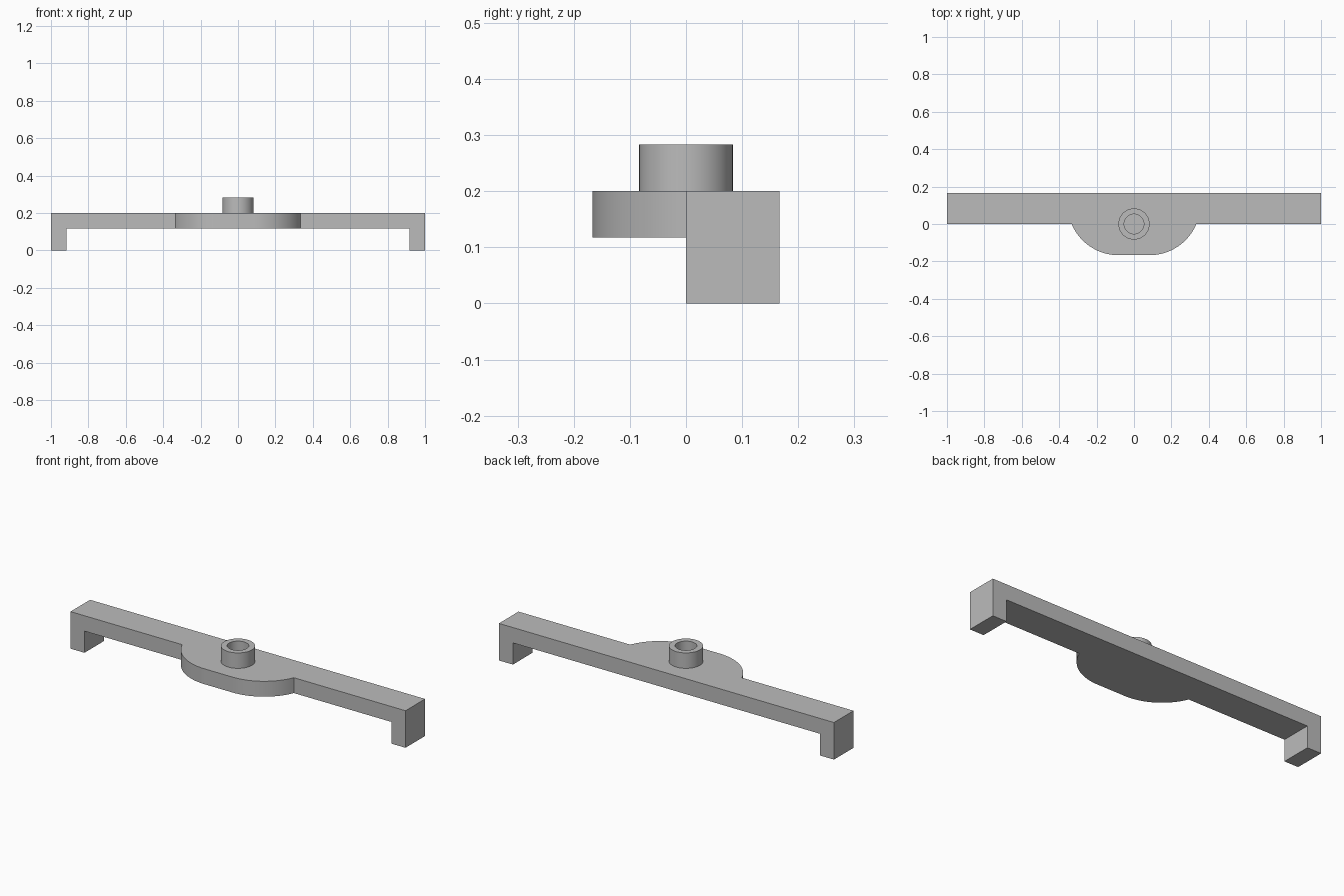
import bpy, bmesh, math

cube = bpy.data.objects.get("Cube")
if cube:
    bpy.data.objects.remove(cube, do_unlink=True)

grey = bpy.data.materials.new("plain grey")
grey.use_nodes = True
colour = (0.5, 0.5, 0.5, 1)
grey.diffuse_color = colour
grey.node_tree.nodes["Principled BSDF"].inputs["Base Color"].default_value = colour

UNIT = 1 / 12          # leg thickness; every other size is a multiple
DEPTH = 2 * UNIT
UNDER, TOP = 0.117, 0.2


def finish(bm, name):
    bmesh.ops.recalc_face_normals(bm, faces=bm.faces)
    mesh = bpy.data.meshes.new(name)
    bm.to_mesh(mesh)
    bm.free()
    mesh.materials.append(grey)
    obj = bpy.data.objects.new(name, mesh)
    bpy.context.collection.objects.link(obj)
    bpy.ops.object.select_all(action="DESELECT")
    obj.select_set(True)
    bpy.context.view_layer.objects.active = obj
    bpy.ops.object.shade_smooth_by_angle(angle=math.radians(30))
    return obj


def raise_faces(bm, faces, height):
    result = bmesh.ops.extrude_face_region(bm, geom=faces)
    moved = [v for v in result["geom"] if isinstance(v, bmesh.types.BMVert)]
    bmesh.ops.translate(bm, verts=moved, vec=(0, 0, height))


# Crossbar with a rounded front lug and a downturned leg at each end
half_width, flat = 4 * UNIT, UNIT
run = half_width - flat
centre_y = (run ** 2 - DEPTH ** 2) / (2 * DEPTH)
radius = centre_y + DEPTH
sweep = math.atan2(run, centre_y)
steps = 20
arc = []
for i in range(steps + 1):
    a = sweep * (1 - i / steps)
    arc.append((-flat - radius * math.sin(a), centre_y - radius * math.cos(a)))
lug = arc + [(-x, y) for x, y in reversed(arc)]

bm = bmesh.new()
inner = 1 - UNIT
vert = lambda x, y: bm.verts.new((x, y, UNDER))
left = [vert(inner, 0), vert(inner, DEPTH)]
right = [vert(-inner, DEPTH), vert(-inner, 0)]
bm.faces.new([vert(x, y) for x, y in lug] + left + right)
legs = [
    bm.faces.new([left[0], vert(1, 0), vert(1, DEPTH), left[1]]),
    bm.faces.new([right[0], vert(-1, DEPTH), vert(-1, 0), right[1]]),
]
raise_faces(bm, list(bm.faces), TOP - UNDER)
ends = [f for f in bm.faces
        if all(abs(v.co.z - UNDER) < 1e-5 and abs(v.co.x) > inner - 1e-4
               for v in f.verts)]
raise_faces(bm, ends, -UNDER)
finish(bm, "bracket_body")

# Hollow round boss on top
bm = bmesh.new()
bore = 0.053
profile = [(bore, TOP), (bore, TOP + UNIT), (UNIT, TOP + UNIT), (UNIT, TOP)]
verts = [bm.verts.new((r, 0, z)) for r, z in profile]
edges = [bm.edges.new(pair) for pair in zip(verts, verts[1:] + verts[:1])]
bmesh.ops.spin(bm, geom=verts + edges, cent=(0, 0, 0), axis=(0, 0, 1),
               angle=math.tau, steps=64, use_merge=True)
bmesh.ops.remove_doubles(bm, verts=bm.verts, dist=1e-5)
finish(bm, "boss")
